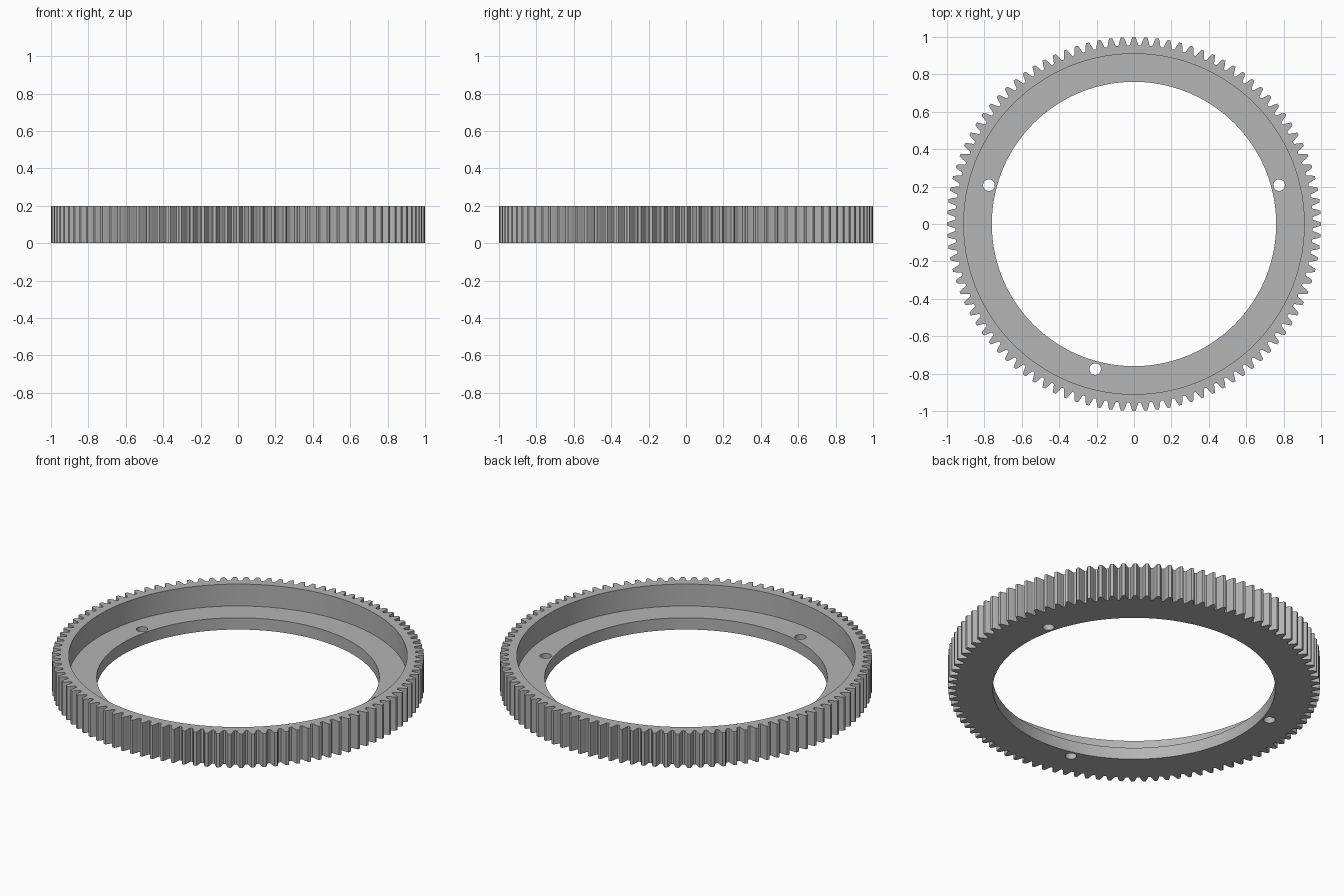
import bpy, bmesh, math

if "Cube" in bpy.data.objects:
    bpy.data.objects.remove(bpy.data.objects["Cube"])

TEETH = 100
M = 2 / (TEETH + 2)            # gear module for an outer radius of 1
PITCH_R = 1 - M
HEIGHT, LEDGE = 0.2, 0.07
RECESS_R, BORE_R = 0.91, 0.76

grey = bpy.data.materials.new("grey metal")
grey.diffuse_color = (0.46, 0.46, 0.46, 1)
grey.use_nodes = True
grey.node_tree.nodes["Principled BSDF"].inputs["Base Color"].default_value = grey.diffuse_color

# half tooth: (height from pitch circle, half width), both in modules
half = [(-1.25, 1.27), (-1.08, 1.13), (-0.75, 1.01), (-0.3, 0.89),
        (0.1, 0.75), (0.55, 0.58), (1.0, 0.39)]
tooth = [(h, -w) for h, w in half] + [(h, w) for h, w in reversed(half)]
outline = []
for i in range(TEETH):
    for h, w in tooth:
        outline.append((PITCH_R + h * M, 2 * math.pi * i / TEETH + w * M / PITCH_R))

# gear ring: toothed outside, stepped inside, one closed skin
bm = bmesh.new()


def ring(radius, z):
    return [bm.verts.new(((radius or r) * math.cos(a), (radius or r) * math.sin(a), z))
            for r, a in outline]


rings = [ring(None, 0), ring(None, HEIGHT), ring(RECESS_R, HEIGHT),
         ring(RECESS_R, LEDGE), ring(BORE_R, LEDGE), ring(BORE_R, 0)]
n = len(outline)
for a, b in zip(rings, rings[1:] + rings[:1]):
    for i in range(n):
        j = (i + 1) % n
        bm.faces.new((a[i], a[j], b[j], b[i]))
bmesh.ops.recalc_face_normals(bm, faces=bm.faces)
mesh = bpy.data.meshes.new("gear_ring")
bm.to_mesh(mesh)
bm.free()
gear = bpy.data.objects.new("gear_ring", mesh)
bpy.context.collection.objects.link(gear)
mesh.materials.append(grey)

# three bolt holes through the inner flange
for deg in (15, 165, 255):
    a = math.radians(deg)
    bpy.ops.mesh.primitive_cylinder_add(
        vertices=32, radius=0.031, depth=0.2,
        location=(0.803 * math.cos(a), 0.803 * math.sin(a), 0.035))
    cutter = bpy.context.object
    cutter.name = "bolt_hole_cutter"
    cutter.hide_render = True
    cutter.data.materials.append(grey)
    mod = gear.modifiers.new("bolt_hole", 'BOOLEAN')
    mod.operation, mod.solver, mod.object = 'DIFFERENCE', 'EXACT', cutter
    bpy.ops.object.select_all(action='DESELECT')
    gear.select_set(True)
    bpy.context.view_layer.objects.active = gear
    bpy.ops.object.modifier_apply(modifier=mod.name)
    bpy.data.objects.remove(cutter, do_unlink=True)

bpy.ops.object.shade_smooth_by_angle(angle=math.radians(25))
